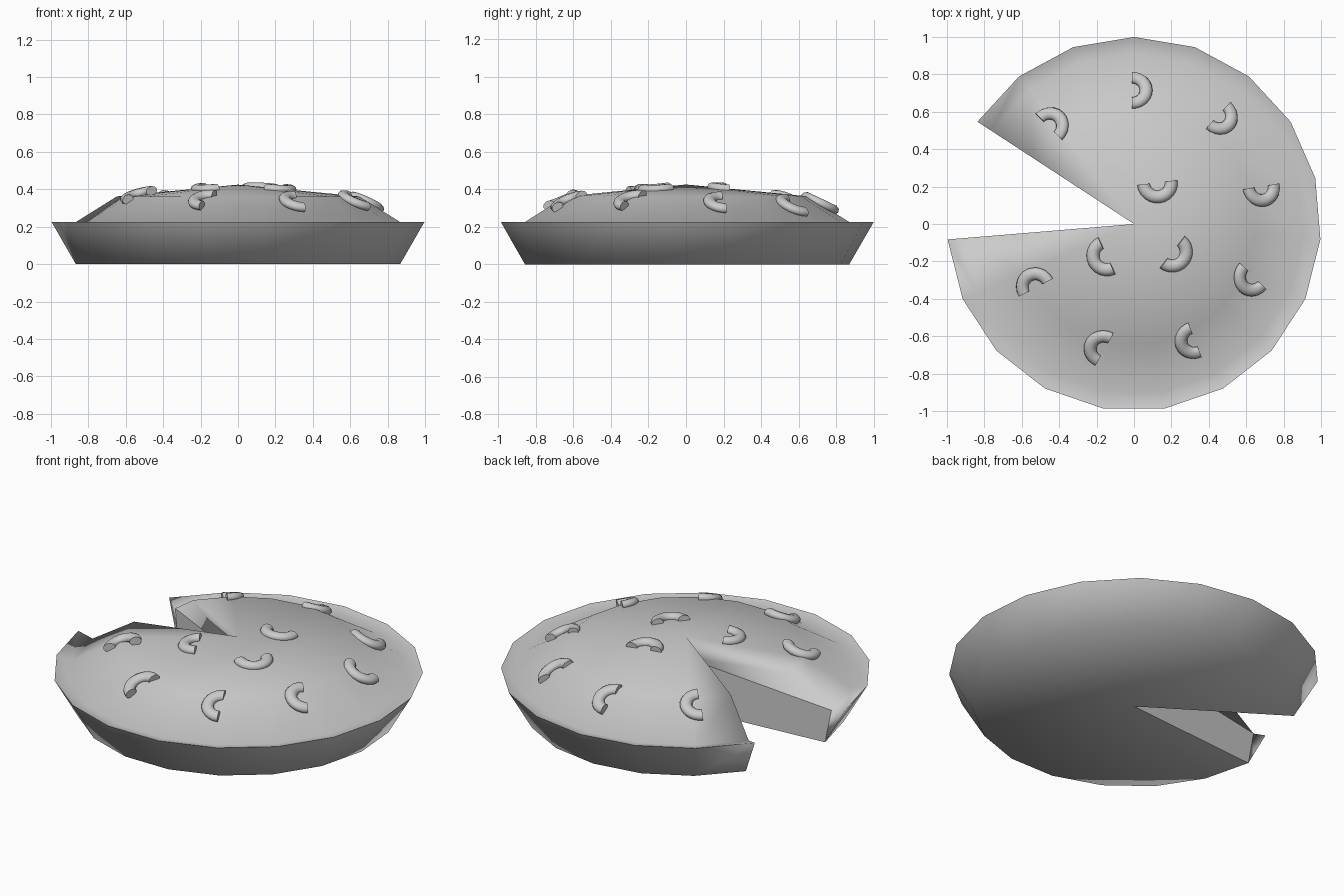
import bpy, bmesh
from math import radians, sin, cos, atan2, pi
from mathutils import Vector, Matrix

old = bpy.data.objects.get("Cube")
if old:
    bpy.data.objects.remove(old)

grey = bpy.data.materials.new("plain_grey")
grey.use_nodes = True
grey.diffuse_color = (0.6, 0.6, 0.6, 1)
grey.node_tree.nodes["Principled BSDF"].inputs["Base Color"].default_value = (0.6, 0.6, 0.6, 1)


def finish(bm, name):
    bmesh.ops.recalc_face_normals(bm, faces=bm.faces)
    mesh = bpy.data.meshes.new(name)
    bm.to_mesh(mesh)
    bm.free()
    mesh.materials.append(grey)
    obj = bpy.data.objects.new(name, mesh)
    bpy.context.collection.objects.link(obj)
    return obj


# Pie: a profile turned through 17 of 19 steps, leaving an open wedge
SIDES, STEPS = 19, 17
START = radians(184.74)
BASE, RIM, GROOVE, SHOULDER = range(4)
profile = [(0.87, 0.0), (1.0, 0.225), (0.91, 0.2), (0.65, 0.362)]
APEX_Z, FILLING_Z = 0.425, 0.3

bm = bmesh.new()
bottom, filling, apex = (bm.verts.new((0, 0, z)) for z in (0, FILLING_Z, APEX_Z))
rings = []
for i in range(STEPS + 1):
    a = START + i * 2 * pi / SIDES
    rings.append([bm.verts.new((r * cos(a), r * sin(a), z)) for r, z in profile])
for a, b in zip(rings, rings[1:]):
    bm.faces.new((bottom, b[BASE], a[BASE]))
    for k in range(3):
        bm.faces.new((a[k], b[k], b[k + 1], a[k + 1]))
    bm.faces.new((a[SHOULDER], b[SHOULDER], apex))

# Cut sides: flat filling below, crust edge above
flat_faces = []
for ring in (rings[0], rings[-1]):
    flat_faces.append(bm.faces.new((bottom, ring[BASE], ring[GROOVE], filling)))
    bm.faces.new((filling, ring[GROOVE], ring[SHOULDER], apex))
    bm.faces.new((ring[BASE], ring[RIM], ring[GROOVE]))
for f in bm.faces:
    f.smooth = True
for f in flat_faces:
    for e in f.edges:
        e.smooth = False
for a, b in zip(rings, rings[1:]):
    bm.edges.get((a[RIM], b[RIM])).smooth = False
finish(bm, "pie")


# Topping: half rings of pasta lying on the crust
def half_ring(name, x, y, bulge, major=0.075, minor=0.034, arc=12, tube=10):
    bm = bmesh.new()
    loops = []
    for i in range(arc + 1):
        a = -pi / 2 + pi * i / arc
        loops.append([bm.verts.new(((major + minor * cos(t)) * cos(a),
                                    (major + minor * cos(t)) * sin(a),
                                    0.75 * minor * sin(t)))
                      for t in (2 * pi * j / tube for j in range(tube))])
    for a, b in zip(loops, loops[1:]):
        for j in range(tube):
            k = (j + 1) % tube
            bm.faces.new((a[j], b[j], b[k], a[k])).smooth = True
    for end in (loops[0], loops[-1]):
        for e in bm.faces.new(end).edges:
            e.smooth = False
    obj = finish(bm, name)
    # Follow the slope of the crust
    r = Vector((x, y)).length
    (gr, gz), (sr, sz) = profile[GROOVE], profile[SHOULDER]
    inner = (sz - APEX_Z) / sr
    outer = (gz - sz) / (gr - sr)
    z = APEX_Z + inner * r if r < sr else sz + outer * (r - sr)
    blend = min(max((r - 0.5) / 0.3, 0), 1)
    slope = inner + (outer - inner) * blend
    out = atan2(y, x)
    tilt = Matrix.Rotation(out, 4, 'Z') @ Matrix.Rotation(-atan2(slope, 1), 4, 'Y')
    obj.matrix_world = (Matrix.Translation((x, y, z + 0.004)) @ tilt
                        @ Matrix.Rotation(radians(bulge) - out, 4, 'Z'))


toppings = [(-0.01, 0.715, 0), (0.45, 0.58, -42), (-0.455, 0.52, 45),
            (0.125, 0.22, -83), (0.68, 0.2, -80), (-0.145, -0.17, 205),
            (0.205, -0.15, -38), (-0.525, -0.34, 118), (0.635, -0.28, 227),
            (-0.16, -0.67, 152), (0.325, -0.62, 202)]
for n, (x, y, bulge) in enumerate(toppings, 1):
    half_ring(f"pasta_{n}", x, y, bulge)
